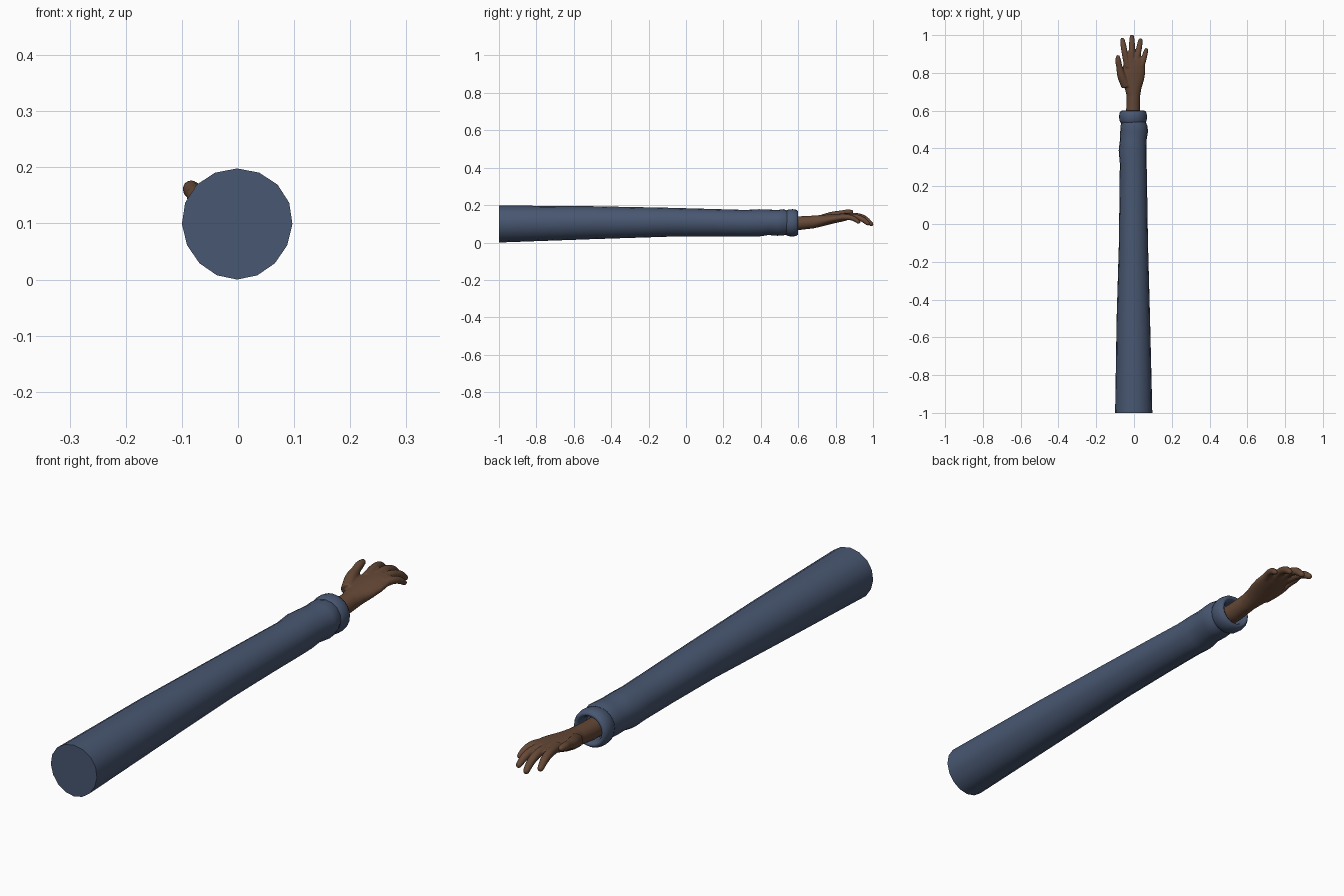
import bpy, bmesh, math
from mathutils import Vector

if "Cube" in bpy.data.objects:
    bpy.data.objects.remove(bpy.data.objects["Cube"])


def material(name, rgb):
    m = bpy.data.materials.new(name)
    m.diffuse_color = (*rgb, 1)
    m.use_nodes = True
    m.node_tree.nodes["Principled BSDF"].inputs["Base Color"].default_value = m.diffuse_color
    return m


BLUE = material("sleeve blue", (0.065, 0.095, 0.165))
BROWN = material("skin brown", (0.13, 0.065, 0.037))


def loft(bm, rings, cap_start=True, cap_end=True):
    """Skin a list of equally sized point rings."""
    vs = [[bm.verts.new(p) for p in r] for r in rings]
    n = len(vs[0])
    for a, b in zip(vs, vs[1:]):
        for i in range(n):
            j = (i + 1) % n
            bm.faces.new((a[i], a[j], b[j], b[i]))
    if cap_start:
        bm.faces.new(vs[0][::-1])
    if cap_end:
        bm.faces.new(vs[-1])


def section(y, x0, x1, z0, z1, n, egg=0.0):
    """Oval ring across y; egg widens its upper half."""
    cx, cz, rx, rz = (x0 + x1) / 2, (z0 + z1) / 2, (x1 - x0) / 2, (z1 - z0) / 2
    ring = []
    for i in range(n):
        a = 2 * math.pi * i / n
        s = math.sin(a)
        ring.append(Vector((cx + rx * math.cos(a) * (1 + egg * s), y, cz + rz * s)))
    return ring


def finger(bm, pts, n=12, steps=6):
    """Round-tipped tube through (x, y, z, radius) points."""
    p = [Vector(q) for q in pts]
    p = [2 * p[0] - p[1]] + p + [2 * p[-1] - p[-2]]
    path = []
    for k in range(1, len(p) - 2):
        a, b, c, d = p[k - 1:k + 3]
        for s in range(steps):
            t = s / steps
            path.append(0.5 * (2 * b + (c - a) * t + (2 * a - 5 * b + 4 * c - d) * t * t
                               + (3 * b - a - 3 * c + d) * t ** 3))
    path.append(p[-2])
    end, r = path[-1].xyz, path[-1].w
    way = (end - path[-2].xyz).normalized()
    for deg in (30, 55, 78):
        e = math.radians(deg)
        path.append(Vector((*(end + way * r * math.sin(e)), r * math.cos(e))))
    rings = []
    for k, q in enumerate(path):
        t = (path[min(k + 1, len(path) - 1)].xyz - path[max(k - 1, 0)].xyz).normalized()
        u = t.cross(Vector((0, 0, 1))).normalized()
        v = u.cross(t)
        rings.append([q.xyz + q.w * (u * math.cos(2 * math.pi * i / n) + v * math.sin(2 * math.pi * i / n))
                      for i in range(n)])
    loft(bm, rings)


def finish(bm, name, mat, angle=50):
    bmesh.ops.recalc_face_normals(bm, faces=bm.faces)
    me = bpy.data.meshes.new(name)
    bm.to_mesh(me)
    bm.free()
    me.materials.append(mat)
    ob = bpy.data.objects.new(name, me)
    bpy.context.collection.objects.link(ob)
    bpy.ops.object.select_all(action='DESELECT')
    ob.select_set(True)
    bpy.context.view_layer.objects.active = ob
    bpy.ops.object.shade_smooth_by_angle(angle=math.radians(angle))
    return ob


# Sleeve: tapering 16-sided tube with soft folds near the cuff
bm = bmesh.new()
loft(bm, [section(*s, 16, 0.05) for s in (
    (-1.00, -0.100, 0.097, 0.000, 0.198),
    (-0.50, -0.092, 0.085, 0.018, 0.194),
    (-0.10, -0.080, 0.074, 0.031, 0.186),
    (0.15, -0.077, 0.070, 0.033, 0.179),
    (0.32, -0.075, 0.067, 0.032, 0.174),
    (0.39, -0.081, 0.067, 0.032, 0.178),
    (0.44, -0.075, 0.066, 0.040, 0.176),
    (0.49, -0.073, 0.074, 0.036, 0.174),
    (0.52, -0.071, 0.071, 0.038, 0.178),
    (0.55, -0.066, 0.058, 0.043, 0.168))])
finish(bm, "sleeve", BLUE)

# Cuff: rolled ring turning into the hollow opening
bm = bmesh.new()
rings = []
for y, s in ((0.53, 0.86), (0.539, 0.94), (0.548, 1.0), (0.57, 1.03), (0.588, 0.99), (0.598, 0.9),
             (0.6, 0.82), (0.596, 0.73), (0.585, 0.66), (0.565, 0.63), (0.50, 0.63)):
    rx, rz = 0.072 * s, 0.071 * s
    rings.append(section(y, -0.005 - rx, -0.005 + rx, 0.105 - rz, 0.105 + rz, 24))
loft(bm, rings, cap_start=False)
finish(bm, "cuff", BLUE, 80)

# Hand: wrist and palm, fused with thumb and fingers
bm = bmesh.new()
loft(bm, [section(*s, 20) for s in (
    (0.48, -0.041, 0.031, 0.065, 0.140),
    (0.60, -0.042, 0.032, 0.066, 0.140),
    (0.68, -0.039, 0.033, 0.075, 0.144),
    (0.72, -0.050, 0.040, 0.084, 0.147),
    (0.76, -0.068, 0.053, 0.094, 0.150),
    (0.80, -0.070, 0.060, 0.104, 0.153),
    (0.84, -0.058, 0.060, 0.113, 0.155),
    (0.87, -0.052, 0.053, 0.121, 0.155),
    (0.885, -0.040, 0.040, 0.128, 0.150))])
for pts in (
    # thumb
    ((-0.042, 0.73, 0.125, 0.026), (-0.066, 0.785, 0.143, 0.023), (-0.077, 0.83, 0.155, 0.017),
     (-0.083, 0.86, 0.161, 0.016), (-0.085, 0.883, 0.164, 0.012)),
    # index, middle, ring and little finger
    ((-0.034, 0.83, 0.138, 0.018), (-0.048, 0.90, 0.143, 0.0165), (-0.056, 0.945, 0.134, 0.0155),
     (-0.061, 0.975, 0.115, 0.012)),
    ((-0.012, 0.84, 0.137, 0.018), (-0.012, 0.91, 0.141, 0.0165), (-0.011, 0.958, 0.126, 0.0155),
     (-0.011, 0.991, 0.098, 0.012)),
    ((0.010, 0.84, 0.135, 0.018), (0.021, 0.90, 0.137, 0.016), (0.029, 0.943, 0.124, 0.015),
     (0.034, 0.972, 0.102, 0.0115)),
    ((0.034, 0.82, 0.132, 0.017), (0.050, 0.868, 0.135, 0.015), (0.059, 0.900, 0.126, 0.0135),
     (0.065, 0.922, 0.110, 0.0105)),
):
    finger(bm, pts)
hand = finish(bm, "hand", BROWN, 180)
fuse = hand.modifiers.new("fuse", 'REMESH')
fuse.mode = 'VOXEL'
fuse.voxel_size = 0.004
fuse.use_smooth_shade = True
soft = hand.modifiers.new("soften", 'SMOOTH')
soft.factor = 0.5
soft.iterations = 5
